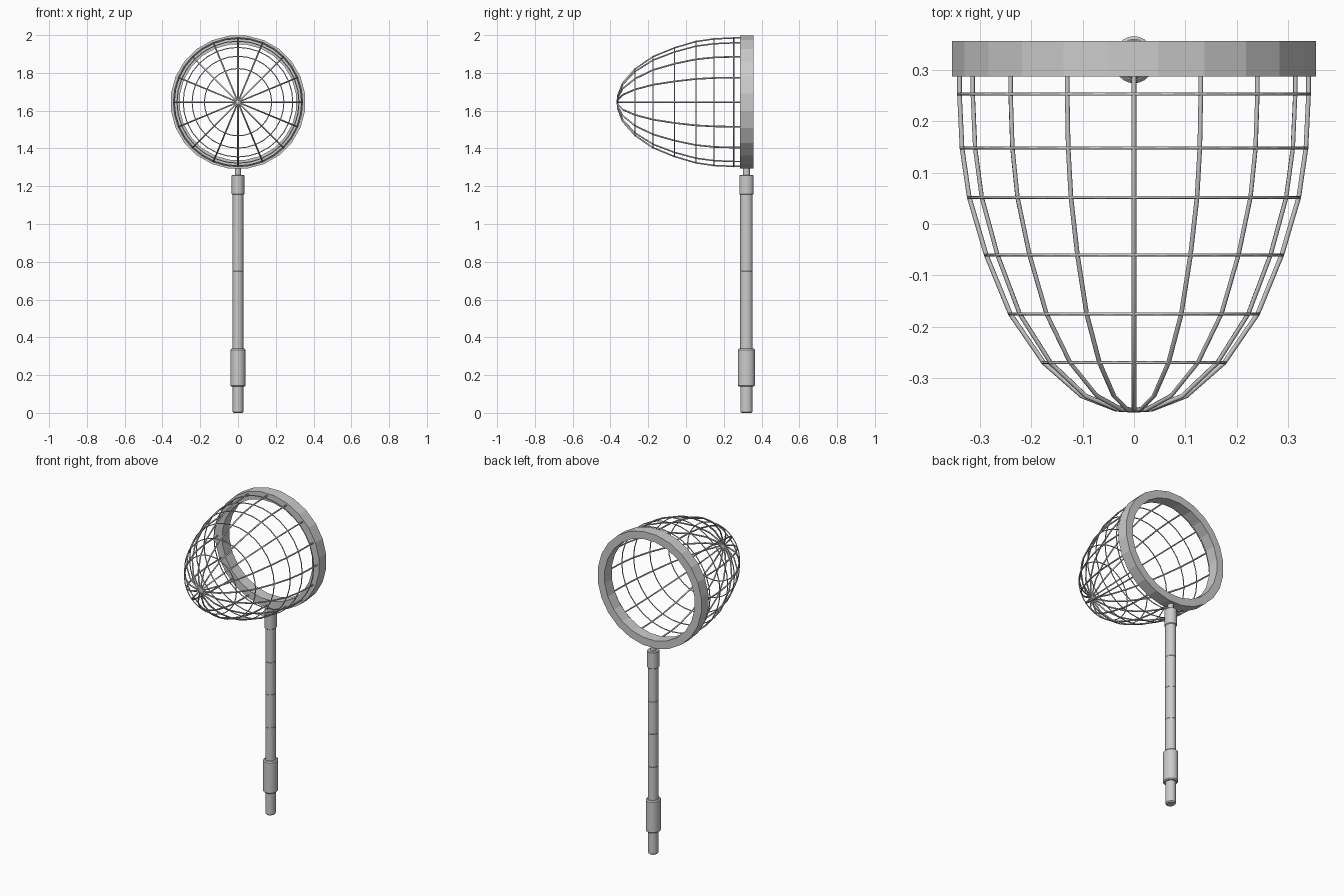
import bpy, bmesh
from math import sin, cos, pi, radians

if "Cube" in bpy.data.objects:
    bpy.data.objects.remove(bpy.data.objects["Cube"])

HOOP_Z, POLE_Y = 1.645, 0.32


def lathe(name, profile, sides, closed=False, axis='Z', loc=(0, 0, 0), sx=1.0, phase=0.0):
    """Revolve (radius, height) points around Z or Y; open profiles get end caps."""
    bm = bmesh.new()
    rings = []
    for r, h in profile:
        ring = []
        for i in range(sides):
            a = 2 * pi * (i + phase) / sides
            u, v = r * cos(a) * sx, r * sin(a)
            ring.append(bm.verts.new((u, v, h) if axis == 'Z' else (u, h, v)))
        rings.append(ring)
    n = len(rings)
    for k in range(n if closed else n - 1):
        a, b = rings[k], rings[(k + 1) % n]
        for i in range(sides):
            j = (i + 1) % sides
            bm.faces.new((a[i], a[j], b[j], b[i]))
    if not closed:
        bm.faces.new(rings[0])
        bm.faces.new(rings[-1])
    bmesh.ops.recalc_face_normals(bm, faces=bm.faces)
    me = bpy.data.meshes.new(name)
    bm.to_mesh(me)
    bm.free()
    ob = bpy.data.objects.new(name, me)
    ob.location = loc
    bpy.context.collection.objects.link(ob)
    return ob


def smooth(ob, angle=40):
    bpy.ops.object.select_all(action='DESELECT')
    ob.select_set(True)
    bpy.context.view_layer.objects.active = ob
    bpy.ops.object.shade_smooth_by_angle(angle=radians(angle))


def wires(name, paths, radius, cyclic):
    """Thin round wires following several paths."""
    cu = bpy.data.curves.new(name, 'CURVE')
    cu.dimensions = '3D'
    cu.bevel_depth = radius
    cu.bevel_resolution = 1
    cu.use_fill_caps = True
    for pts in paths:
        s = cu.splines.new('POLY')
        s.points.add(len(pts) - 1)
        for p, co in zip(s.points, pts):
            p.co = (*co, 1)
        s.use_cyclic_u = cyclic
    ob = bpy.data.objects.new(name, cu)
    ob.location = (0, 0, HOOP_Z)
    bpy.context.collection.objects.link(ob)


# Flat hoop band
lathe("hoop", [(0.355, 0.287), (0.355, 0.357), (0.308, 0.357), (0.308, 0.287)],
      24, closed=True, axis='Y', loc=(0, 0, HOOP_Z), phase=0.5).scale = (1.008, 1, 1)

# Net: lengthwise cords meeting at the tip, then cross rings
rib = [(0.0, -0.363), (0.035, -0.361), (0.102, -0.335), (0.176, -0.27), (0.241, -0.175),
       (0.288, -0.06), (0.321, 0.052), (0.335, 0.148), (0.34, 0.253), (0.34, 0.30)]
COUNT = 16
wires("net_cords", [[(r * cos(2 * pi * k / COUNT), y, r * sin(2 * pi * k / COUNT)) for r, y in rib]
                    for k in range(COUNT)], 0.0045, False)
wires("net_rings", [[((r + 0.002) * cos(2 * pi * k / 32), y, (r + 0.002) * sin(2 * pi * k / 32))
                     for k in range(32)] for r, y in rib[3:9]], 0.003, True)


# Handle parts: slightly oval rods with chamfered ends
def rod(name, r, z0, z1, c=0.006):
    prof = [(r - c, z0), (r, z0 + c), (r, z1 - c), (r - c, z1)]
    smooth(lathe(name, prof, 24, loc=(0, POLE_Y, 0), sx=0.88))


rod("handle_end", 0.032, 0.0, 0.145)
rod("handle_grip", 0.046, 0.14, 0.34)
joints = [0.335, 0.545, 0.75, 0.95, 1.165]
for i, (a, b) in enumerate(zip(joints, joints[1:])):
    rod(f"pole_section_{i + 1}", 0.033, a, b, 0.001)
rod("top_collar", 0.038, 1.155, 1.26, 0.004)
rod("hoop_stem", 0.018, 1.255, 1.31, 0.001)
